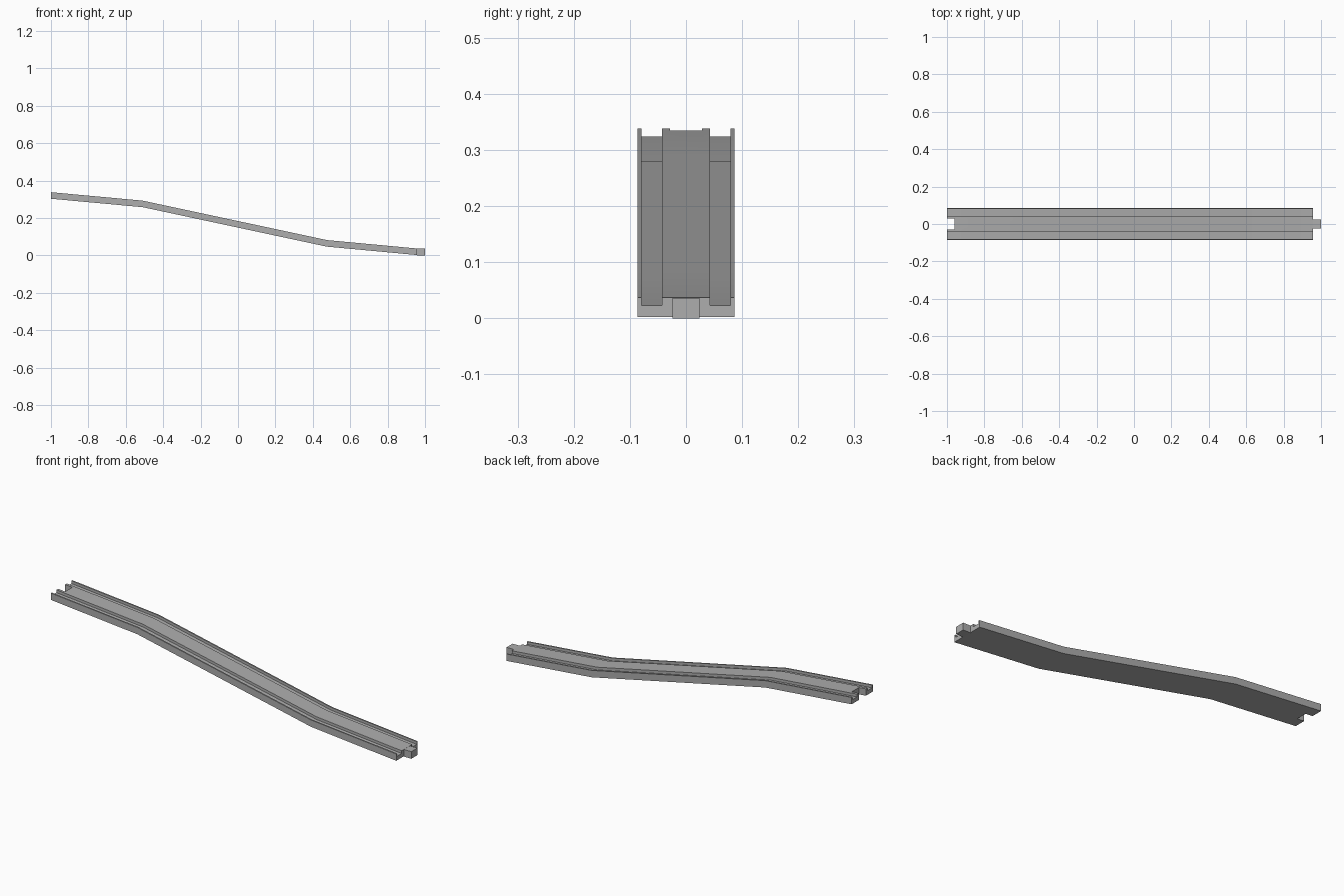
import bpy, bmesh, math

if "Cube" in bpy.data.objects:
    bpy.data.objects.remove(bpy.data.objects["Cube"])

grey = bpy.data.materials.new("track_grey")
grey.diffuse_color = (0.42, 0.42, 0.42, 1)
grey.use_nodes = True
grey.node_tree.nodes["Principled BSDF"].inputs["Base Color"].default_value = grey.diffuse_color


def add_object(name, bm):
    bmesh.ops.recalc_face_normals(bm, faces=bm.faces)
    mesh = bpy.data.meshes.new(name)
    bm.to_mesh(mesh)
    bm.free()
    mesh.materials.append(grey)
    obj = bpy.data.objects.new(name, mesh)
    bpy.context.collection.objects.link(obj)
    return obj


def box(name, x0, x1, half_y, z0, z1):
    bm = bmesh.new()
    bmesh.ops.create_cube(bm, size=1)
    for v in bm.verts:
        v.co.x = x1 if v.co.x > 0 else x0
        v.co.y = half_y if v.co.y > 0 else -half_y
        v.co.z = z1 if v.co.z > 0 else z0
    return add_object(name, bm)


# Path of the top surface (x, z): shallow, steep, shallow
path = [(-1.0, 0.338), (-0.51, 0.293), (0.475, 0.082), (0.958, 0.037)]

# Cross-section (y, height below top): two wheel grooves
THICK, GROOVE = 0.035, 0.014
half = [(0.0865, -THICK), (0.0865, 0), (0.0795, 0), (0.0795, -GROOVE),
        (0.0425, -GROOVE), (0.0425, 0)]
section = half + [(-y, z) for y, z in reversed(half)]

# Track body swept along the path
bm = bmesh.new()
rings = [[bm.verts.new((x, y, z + dz)) for y, dz in section] for x, z in path]
n = len(section)
for a, b in zip(rings, rings[1:]):
    for i in range(n):
        j = (i + 1) % n
        bm.faces.new((a[i], a[j], b[j], b[i]))
bm.faces.new(rings[0])
bm.faces.new(rings[-1])
track = add_object("track", bm)

# Socket notch in the raised end
cutter = box("notch_cutter", -1.1, -0.96, 0.0285, 0.2, 0.5)
cutter.hide_render = True
cut = track.modifiers.new("notch", 'BOOLEAN')
cut.operation = 'DIFFERENCE'
cut.solver = 'EXACT'
cut.object = cutter
bpy.context.view_layer.objects.active = track
track.select_set(True)
bpy.ops.object.modifier_apply(modifier="notch")
bpy.data.objects.remove(cutter)
bpy.ops.object.shade_smooth_by_angle(angle=math.radians(30))

# Connector peg on the low end
box("connector_peg", 0.958, 1.0, 0.0245, 0.0, 0.0365)
